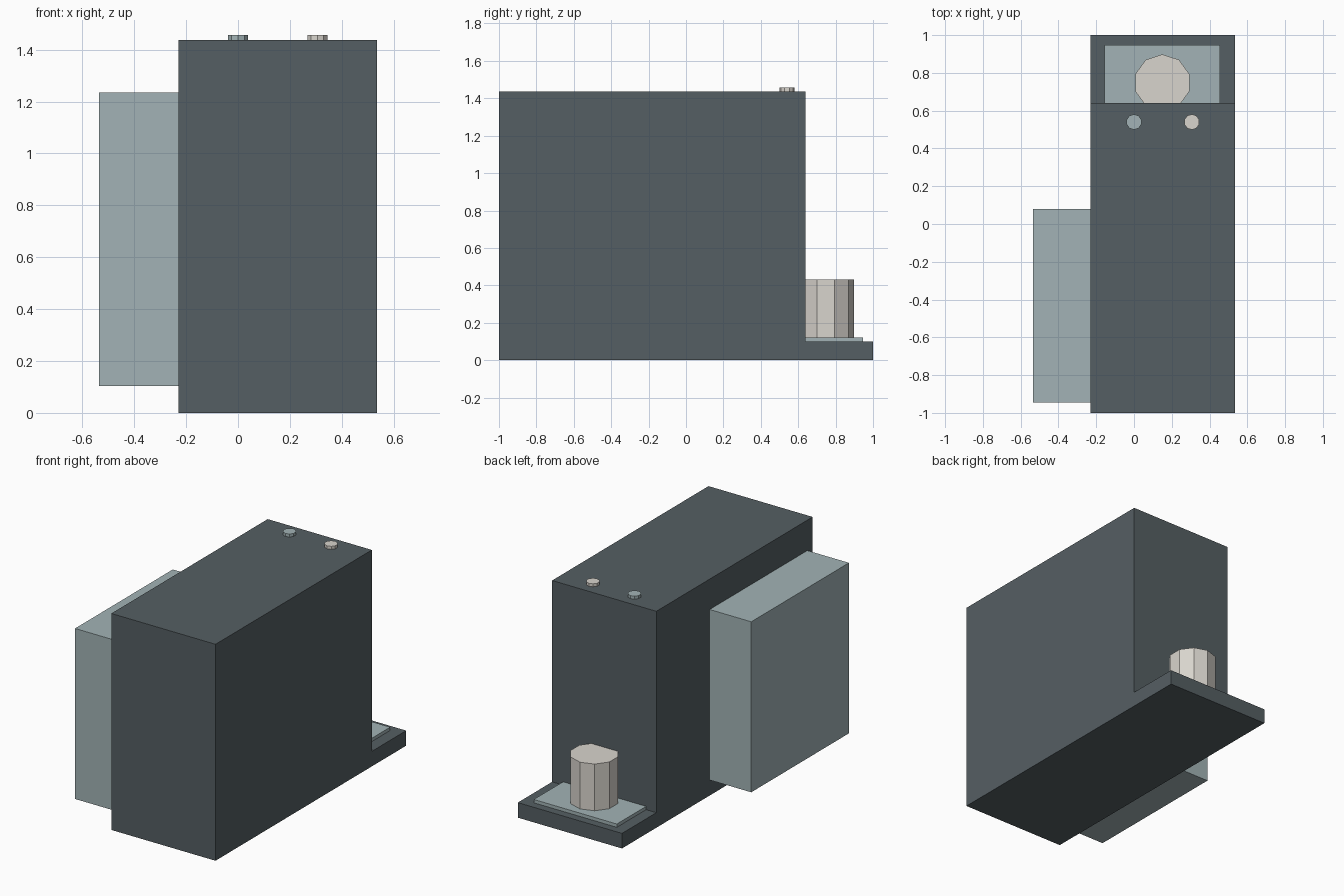
import bpy
import bmesh
import math
from mathutils import Matrix

cube = bpy.data.objects.get("Cube")
if cube:
    bpy.data.objects.remove(cube, do_unlink=True)


def make_material(name, rgb):
    mat = bpy.data.materials.new(name)
    mat.use_nodes = True
    color = (*rgb, 1)
    mat.diffuse_color = color
    mat.node_tree.nodes["Principled BSDF"].inputs["Base Color"].default_value = color
    return mat


def finish(name, bm, mat):
    bmesh.ops.recalc_face_normals(bm, faces=bm.faces[:])
    mesh = bpy.data.meshes.new(name)
    bm.to_mesh(mesh)
    bm.free()
    mesh.materials.append(mat)
    obj = bpy.data.objects.new(name, mesh)
    bpy.context.collection.objects.link(obj)
    return obj


def box(name, low, high, mat):
    bm = bmesh.new()
    bmesh.ops.create_cube(bm, size=1)
    for v in bm.verts:
        for i in range(3):
            v.co[i] = high[i] if v.co[i] > 0 else low[i]
    return finish(name, bm, mat)


def prism(name, x, y, bottom, top, radius, mat, sides=10):
    # Upright prism with one corner pointing to the back
    bm = bmesh.new()
    ring = []
    for i in range(sides):
        a = math.pi / 2 + math.tau * i / sides
        ring.append(bm.verts.new((x + radius * math.cos(a), y + radius * math.sin(a), bottom)))
    face = bm.faces.new(ring)
    grown = bmesh.ops.extrude_face_region(bm, geom=[face], use_keep_orig=True)
    verts = [g for g in grown["geom"] if isinstance(g, bmesh.types.BMVert)]
    bmesh.ops.transform(bm, matrix=Matrix.Translation((0, 0, top - bottom)), verts=verts)
    return finish(name, bm, mat)


def side_profile(name, x0, x1, points, mat):
    # Extrude a y-z outline across the width
    bm = bmesh.new()
    face = bm.faces.new([bm.verts.new((x0, y, z)) for y, z in points])
    grown = bmesh.ops.extrude_face_region(bm, geom=[face], use_keep_orig=True)
    verts = [g for g in grown["geom"] if isinstance(g, bmesh.types.BMVert)]
    bmesh.ops.translate(bm, vec=(x1 - x0, 0, 0), verts=verts)
    return finish(name, bm, mat)


dark = make_material("dark slate", (0.091, 0.114, 0.125))
blue = make_material("pale blue grey", (0.36, 0.45, 0.465))
cream = make_material("warm off white", (0.69, 0.66, 0.61))

# Housing with its low shelf at the back
side_profile("housing", -0.23, 0.535,
             [(-1, 0), (1, 0), (1, 0.10), (0.64, 0.10), (0.64, 1.437), (-1, 1.437)], dark)

# Tank on the right side
box("side_tank", (-0.535, -0.945, 0.103), (-0.23, 0.08, 1.235), blue)

# Drip tray and cup on the shelf
box("drip_tray", (-0.155, 0.60, 0.10), (0.455, 0.947, 0.122), blue)
prism("cup", 0.15, 0.748, 0.122, 0.432, 0.15, cream)

# Top buttons
for name, x, mat in (("right_button", 0.0, blue), ("left_button", 0.306, cream)):
    prism(name, x, 0.54, 1.437, 1.457, 0.041, mat)
